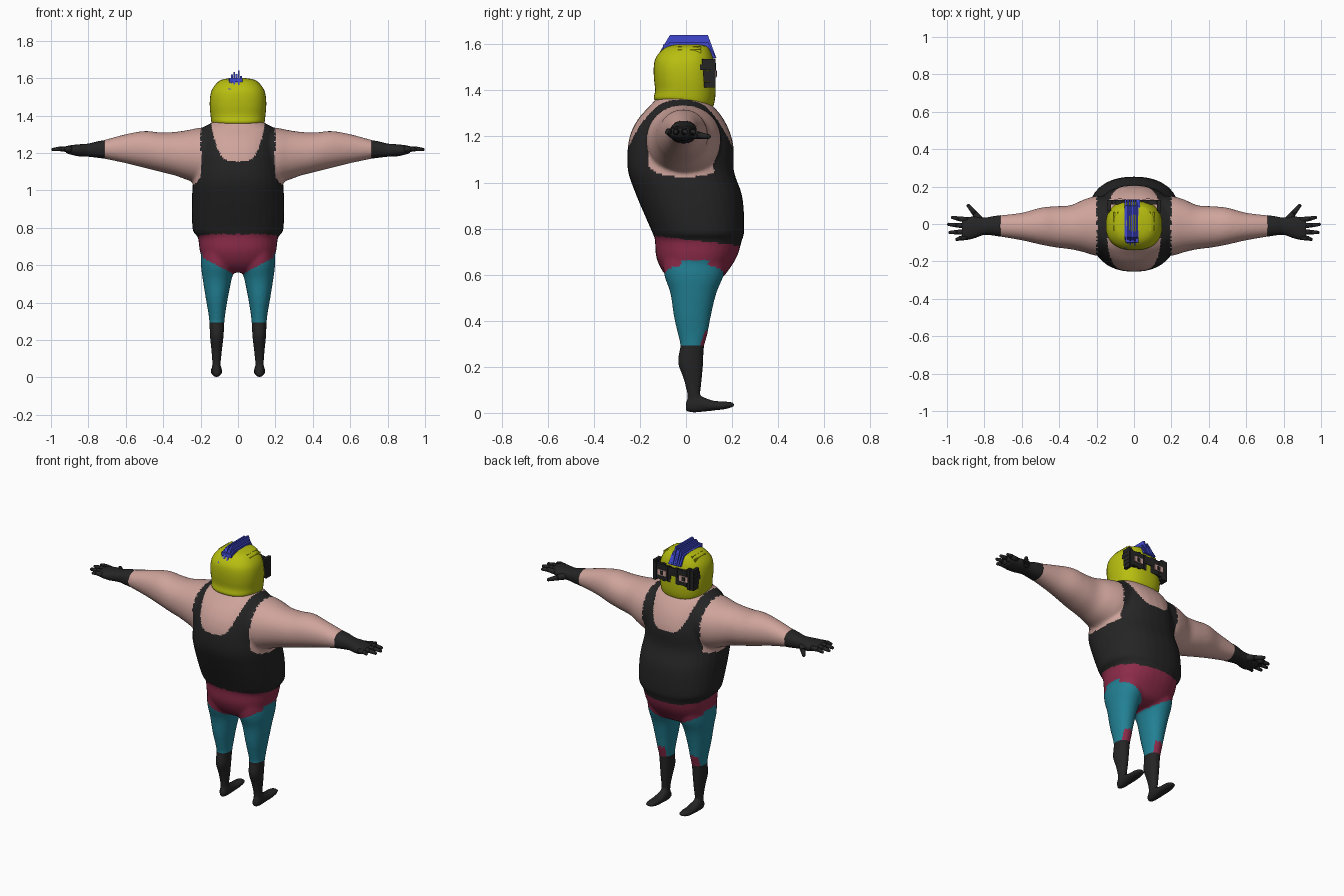
import bpy, bmesh, math, random
from mathutils import Vector

random.seed(4)
if "Cube" in bpy.data.objects:
    bpy.data.objects.remove(bpy.data.objects["Cube"])


def material(name, rgb):
    m = bpy.data.materials.new(name)
    m.use_nodes = True
    m.diffuse_color = (*rgb, 1)
    bsdf = m.node_tree.nodes["Principled BSDF"]
    bsdf.inputs["Base Color"].default_value = (*rgb, 1)
    bsdf.inputs["Roughness"].default_value = 0.8
    return m


SKIN = material("skin", (0.62, 0.37, 0.33))
BLACK = material("black cloth", (0.018, 0.018, 0.018))
RED = material("crimson", (0.27, 0.025, 0.07))
TEAL = material("teal", (0.016, 0.22, 0.30))
YELLOW = material("helmet yellow", (0.48, 0.52, 0.005))
BLUE = material("crest blue", (0.05, 0.065, 0.62))


def finish(name, bm, mats, smooth=True):
    bmesh.ops.recalc_face_normals(bm, faces=bm.faces[:])
    me = bpy.data.meshes.new(name)
    bm.to_mesh(me)
    bm.free()
    ob = bpy.data.objects.new(name, me)
    bpy.context.collection.objects.link(ob)
    for m in mats:
        me.materials.append(m)
    for p in me.polygons:
        p.use_smooth = smooth
    return ob


def spline(rows, steps):
    """Catmull-Rom through the section rows."""
    out = []
    for i in range(len(rows) - 1):
        a, b, c, d = (rows[min(max(i + k, 0), len(rows) - 1)] for k in (-1, 0, 1, 2))
        for s in range(steps):
            t = s / steps
            out.append([q + 0.5 * t * (r - p + t * (2*p - 5*q + 4*r - w + t * (3*(q - r) + w - p)))
                        for p, q, r, w in zip(a, b, c, d)])
    return out + [list(rows[-1])]


def loft(bm, rows, axis, side=1, n=2.3, steps=4, count=32):
    """Rows are (position, u0, u1, v0, v1) along the axis; side -1 mirrors in x."""
    rings = []
    for t, u0, u1, v0, v1 in spline(rows, steps):
        ring = []
        for k in range(count):
            a = math.tau * k / count
            c, s = math.cos(a), math.sin(a)
            u = (u0 + u1) / 2 + (u1 - u0) / 2 * math.copysign(abs(c) ** (2 / n), c)
            v = (v0 + v1) / 2 + (v1 - v0) / 2 * math.copysign(abs(s) ** (2 / n), s)
            x, y, z = {"x": (t, u, v), "y": (u, t, v), "z": (u, v, t)}[axis]
            ring.append(bm.verts.new((x * side, y, z)))
        rings.append(ring)
    for a, b in zip(rings, rings[1:]):
        for k in range(count):
            j = (k + 1) % count
            bm.faces.new((a[k], a[j], b[j], b[k]))
    bm.faces.new(rings[0])
    bm.faces.new(rings[-1])


def tube(bm, points, radii):
    """Round-tipped finger built from overlapping tapered segments."""
    for (p, q), (r, s) in zip(zip(points, points[1:]), zip(radii, radii[1:])):
        p, q = Vector(p), Vector(q)
        mat = (q - p).to_track_quat("Z", "Y").to_matrix().to_4x4()
        mat.translation = (p + q) / 2
        bmesh.ops.create_cone(bm, cap_ends=True, segments=10, radius1=r, radius2=s,
                              depth=(q - p).length, matrix=mat)
        ball = bmesh.ops.create_uvsphere(bm, u_segments=10, v_segments=6, radius=s)
        bmesh.ops.translate(bm, verts=ball["verts"], vec=q)


def box(bm, centre, size):
    v = bmesh.ops.create_cube(bm, size=1)["verts"]
    bmesh.ops.scale(bm, verts=v, vec=size)
    bmesh.ops.translate(bm, verts=v, vec=centre)


# Body: torso, arms and legs fused into one smooth skin
torso = [(0.56, .07, -.03, .10), (0.58, .14, -.07, .15), (0.62, .185, -.105, .185),
         (0.68, .205, -.13, .222), (0.75, .215, -.135, .243), (0.78, .24, -.145, .252),
         (0.86, .247, -.18, .252), (0.95, .247, -.218, .242), (1.05, .24, -.252, .208),
         (1.15, .225, -.253, .207), (1.22, .215, -.238, .19), (1.28, .208, -.205, .16),
         (1.33, .195, -.16, .12), (1.37, .13, -.125, .08), (1.43, .10, -.09, .07)]
arm = [(.10, -.17, .15, 1.06, 1.34), (.20, -.17, .15, 1.035, 1.335), (.27, -.15, .13, 1.055, 1.322),
       (.34, -.135, .10, 1.08, 1.312), (.42, -.125, .095, 1.10, 1.31), (.50, -.11, .087, 1.12, 1.317),
       (.60, -.087, .06, 1.145, 1.30), (.73, -.065, .045, 1.172, 1.265)]
leg = [(.02, .092, .138, .005, .065), (.08, .092, .138, .005, .062), (.15, .085, .143, -.012, .07),
       (.22, .077, .15, -.036, .075), (.29, .073, .153, -.025, .079), (.34, .068, .158, -.035, .093),
       (.42, .055, .172, -.053, .108), (.52, .035, .188, -.068, .132), (.60, .015, .198, -.095, .165),
       (.68, .02, .195, -.10, .18)]
foot = [(0, .097, .133, .006, .05), (.03, .09, .14, .0, .075), (.07, .086, .144, .004, .07),
        (.12, .083, .147, .010, .053), (.17, .083, .147, .016, .05), (.20, .09, .14, .024, .046),
        (.212, .1, .13, .03, .042)]
bm = bmesh.new()
loft(bm, [(z, -w, w, b, f) for z, w, b, f in torso], "z")
for side in (1, -1):
    loft(bm, arm, "x", side, n=2.1)
    loft(bm, leg, "z", side, n=2.1)
    loft(bm, foot, "y", side)
body = finish("body", bm, [SKIN, BLACK, RED, TEAL])
remesh = body.modifiers.new("Fuse", "REMESH")
remesh.mode = "VOXEL"
remesh.voxel_size = 0.009
remesh.use_smooth_shade = True
soften = body.modifiers.new("Soften", "SMOOTH")
soften.factor = 0.5
soften.iterations = 6
graph = bpy.context.evaluated_depsgraph_get()
fused = bpy.data.meshes.new_from_object(body.evaluated_get(graph))
body.modifiers.clear()
body.data = fused
fused.materials.clear()
for m in (SKIN, BLACK, RED, TEAL):
    fused.materials.append(m)


def outfit(c):
    x, y, z = abs(c.x), c.y, c.z
    if z < 0.29:
        return 1                                     # boots
    if z < 0.36 and y > 0.06 and abs(x - 0.115) < 0.028:
        return 2                                     # knee patches
    if z < 0.69 and z < 0.55 + 0.53 * max(0, x - 0.02) + 0.02 * (x > 0.19):
        return 3                                     # tights
    if z < 0.765 - 0.12 * max(0, y + 0.1):
        return 2                                     # trunks
    armhole = (abs(y + 0.005) / 0.19) ** 3 + (abs(z - 1.21) / 0.185) ** 3 < 1
    if x > 0.26 and z > 1.0 or x > 0.198 and armhole:
        return 0
    neckline = 1.155 + 0.18 * (x / 0.14) ** 4
    return 0 if z > neckline and x < 0.15 else 1     # singlet


for p in fused.polygons:
    p.material_index = outfit(p.center)
    p.use_smooth = True

# Gloves with four fingers and a thumb
glove = [(.715, -.068, .047, 1.17, 1.268), (.75, -.062, .042, 1.174, 1.262), (.80, -.058, .034, 1.18, 1.25),
         (.85, -.075, .04, 1.182, 1.246), (.89, -.084, .036, 1.19, 1.242), (.92, -.08, .028, 1.2, 1.236)]
fingers = [(.022, .035, .978), (-.010, -.002, .998), (-.042, -.045, .992), (-.070, -.082, .955)]
for side, label in ((1, "left"), (-1, "right")):
    bm = bmesh.new()
    loft(bm, glove, "x", side)
    for y0, y1, tip in fingers:
        mid = (0.9 + tip) / 2
        tube(bm, [(side * .89, y0, 1.218), (side * mid, (y0 + y1) / 2, 1.222), (side * (tip - .008), y1, 1.218)],
             [.016, .013, .009])
    tube(bm, [(side * .815, .01, 1.212), (side * .85, .055, 1.205), (side * .885, .098, 1.2)], [.024, .016, .01])
    finish(label + "_glove", bm, [BLACK])

# Helmet, lower at the chin than at the nape
helmet = [(1.35, .118, -.125, .105), (1.365, .14, -.14, .12), (1.40, .146, -.134, .128),
          (1.45, .151, -.139, .128), (1.50, .149, -.14, .124), (1.54, .138, -.132, .118),
          (1.575, .112, -.105, .105), (1.592, .085, -.075, .09), (1.60, .04, -.04, .05)]
bm = bmesh.new()
loft(bm, [(z, -w, w, b, f) for z, w, b, f in helmet], "z", n=2.4, count=40)
for v in bm.verts:
    v.co.z -= 0.17 * max(0, v.co.y + 0.06) * max(0, min(1, (1.45 - v.co.z) / 0.09))
finish("helmet", bm, [YELLOW])

# Thin raised ridges on each side of the helmet top
bm = bmesh.new()
for side in (1, -1):
    for x, z in ((.085, 1.583), (.105, 1.57)):
        box(bm, (side * x, .015, z), (.009, .10, .016))
finish("helmet_ridges", bm, [YELLOW], False)

# Crest made of lengthwise blades of uneven height
bm = bmesh.new()
for x, top in ((-.046, 1.60), (-.033, 1.618), (-.02, 1.632), (-.008, 1.622), (.004, 1.64), (.016, 1.61), (.026, 1.592)):
    outline = [(-.13, 1.54), (-.07, top), (.095, top), (.132, 1.54)]
    face = bm.faces.new([bm.verts.new((x - .005, y, z)) for y, z in outline])
    ext = bmesh.ops.extrude_face_region(bm, geom=[face])["geom"]
    bmesh.ops.translate(bm, verts=[g for g in ext if isinstance(g, bmesh.types.BMVert)], vec=(.01, 0, 0))
box(bm, (-.01, 0, 1.575), (.07, .2, .05))
finish("crest", bm, [BLUE], False)

# Ragged eye mask across the face, wrapping to the temples
bm = bmesh.new()
for side in (1, -1):
    box(bm, (side * .076, .115, 1.475), (.115, .024, .085))
    for i in range(6):
        box(bm, (side * (.026 + .02 * i), .117, 1.475), (.019, .024, random.uniform(.09, .13)))
    for i in range(5):
        back = random.uniform(.055, .08)
        box(bm, (side * .132, (back + .127) / 2, 1.425 + .025 * i), (.018, .127 - back, .024))
box(bm, (0, .119, 1.495), (.06, .022, .05))
finish("eye_mask", bm, [BLACK], False)

# Eye openings and pupils
for name, mat, size, y in (("eye_openings", SKIN, (.06, .006, .034), .130), ("pupils", BLACK, (.02, .005, .024), .133)):
    bm = bmesh.new()
    for side in (1, -1):
        box(bm, (side * .075, y, 1.472), size)
    finish(name, bm, [mat], False)
